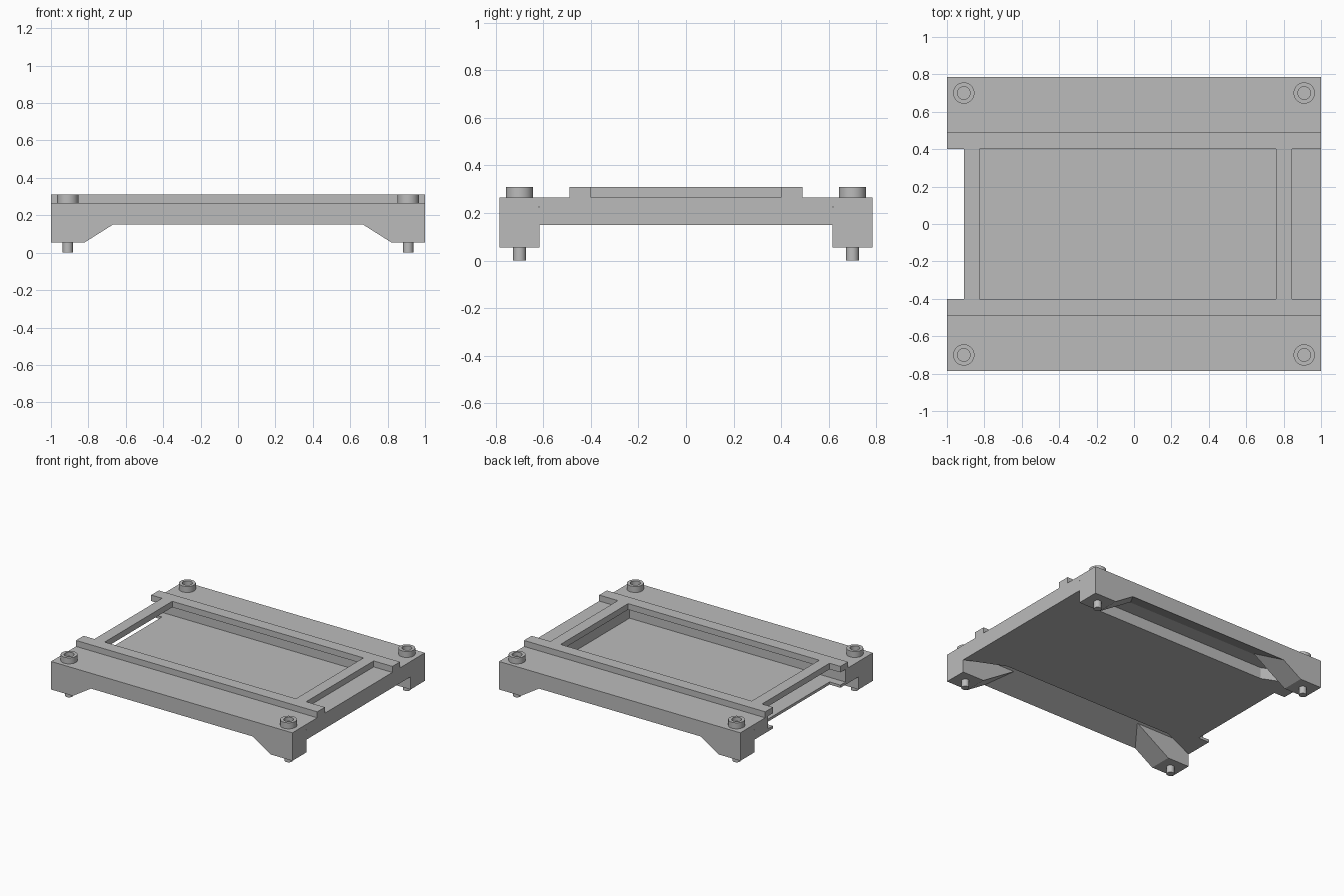
import bpy, bmesh
from math import radians

cube = bpy.data.objects.get("Cube")
if cube:
    bpy.data.objects.remove(cube, do_unlink=True)

grey = bpy.data.materials.new("plain_grey")
grey.use_nodes = True
grey.diffuse_color = (0.5, 0.5, 0.5, 1)
bsdf = next(n for n in grey.node_tree.nodes if n.type == 'BSDF_PRINCIPLED')
bsdf.inputs["Base Color"].default_value = (0.5, 0.5, 0.5, 1)


def finish(name, bm, mirror):
    """Turn the bmesh into an object, mirrored on the given axes."""
    bmesh.ops.recalc_face_normals(bm, faces=bm.faces)
    mesh = bpy.data.meshes.new(name)
    bm.to_mesh(mesh)
    bm.free()
    mesh.materials.append(grey)
    ob = bpy.data.objects.new(name, mesh)
    bpy.context.collection.objects.link(ob)
    if mirror:
        mod = ob.modifiers.new("Mirror", 'MIRROR')
        mod.use_axis = ['x' in mirror, 'y' in mirror, False]
        mod.use_mirror_merge = False
    return ob


def prism(name, profile, axis, lo, hi, mirror=""):
    """Extrude a 2D profile along an axis from lo to hi."""
    place = {'x': lambda a, b, t: (t, a, b),
             'y': lambda a, b, t: (a, t, b),
             'z': lambda a, b, t: (a, b, t)}[axis]
    bm = bmesh.new()
    start = [bm.verts.new(place(a, b, lo)) for a, b in profile]
    end = [bm.verts.new(place(a, b, hi)) for a, b in profile]
    bm.faces.new(start)
    bm.faces.new(end[::-1])
    n = len(profile)
    for i in range(n):
        j = (i + 1) % n
        bm.faces.new((start[i], start[j], end[j], end[i]))
    return finish(name, bm, mirror)


def box(name, x0, x1, y0, y1, z0, z1, mirror=""):
    return prism(name, [(x0, y0), (x1, y0), (x1, y1), (x0, y1)], 'z', z0, z1, mirror)


def lathe(name, profile, cx, cy, mirror, steps=32):
    """Spin a radius/height profile about a vertical axis."""
    bm = bmesh.new()
    verts = [bm.verts.new((cx + r, cy, z)) for r, z in profile]
    edges = [bm.edges.new(pair) for pair in zip(verts, verts[1:])]
    bmesh.ops.spin(bm, geom=verts + edges, cent=(cx, cy, 0), axis=(0, 0, 1),
                   angle=radians(360), steps=steps, use_duplicate=False)
    bmesh.ops.remove_doubles(bm, verts=bm.verts, dist=0.0005)
    for f in bm.faces:
        f.smooth = True
    for e in bm.edges:
        if len(e.link_faces) == 2 and e.calc_face_angle(0) > radians(40):
            e.smooth = False
    return finish(name, bm, mirror)


BASE, DECK, TOP = 0.15, 0.265, 0.31    # underside, rail deck and ridge heights
FLOOR = 0.17                           # upper face of the tray

# Long rails: deck, raised ridge, slot undercut and hollow sloped underside
prism("side_rail", [(0.785, BASE), (0.785, DECK), (0.49, DECK), (0.49, TOP),
                    (0.40, TOP), (0.40, DECK), (0.46, DECK), (0.46, FLOOR),
                    (0.40, FLOOR), (0.40, BASE), (0.49, BASE), (0.49, 0.235),
                    (0.60, 0.235)], 'x', -1, 1, "y")

# Flared fillers that close the hollow rails at each end
prism("rail_end_filler", [(1, 0.615), (0.69, 0.48), (0.69, 0.47), (1, 0.47)],
      'z', BASE, 0.25, "xy")

# Corner feet with a sloped inner side
prism("corner_foot", [(1, 0.055), (0.82, 0.055), (0.55, 0.225), (1, 0.225)],
      'y', 0.615, 0.785, "xy")

# Tray floor, closed end and cross bars
box("tray_floor", -0.91, 1, -0.40, 0.40, BASE, FLOOR)
box("closed_end", 0.79, 1, -0.46, 0.46, FLOOR, DECK)
box("end_bar", 0.76, 0.845, -0.40, 0.40, DECK, TOP)
box("open_end_bar", -0.91, -0.825, -0.40, 0.40, DECK, TOP)

# Socket-head screws in the four corners
lathe("screw_head", [(0, 0.28), (0.034, 0.28), (0.034, TOP), (0.057, TOP),
                     (0.057, 0.26), (0, 0.26)], 0.91, 0.70, "xy")
lathe("screw_shaft", [(0, 0), (0.027, 0), (0.027, 0.06), (0, 0.06)],
      0.91, 0.70, "xy")
